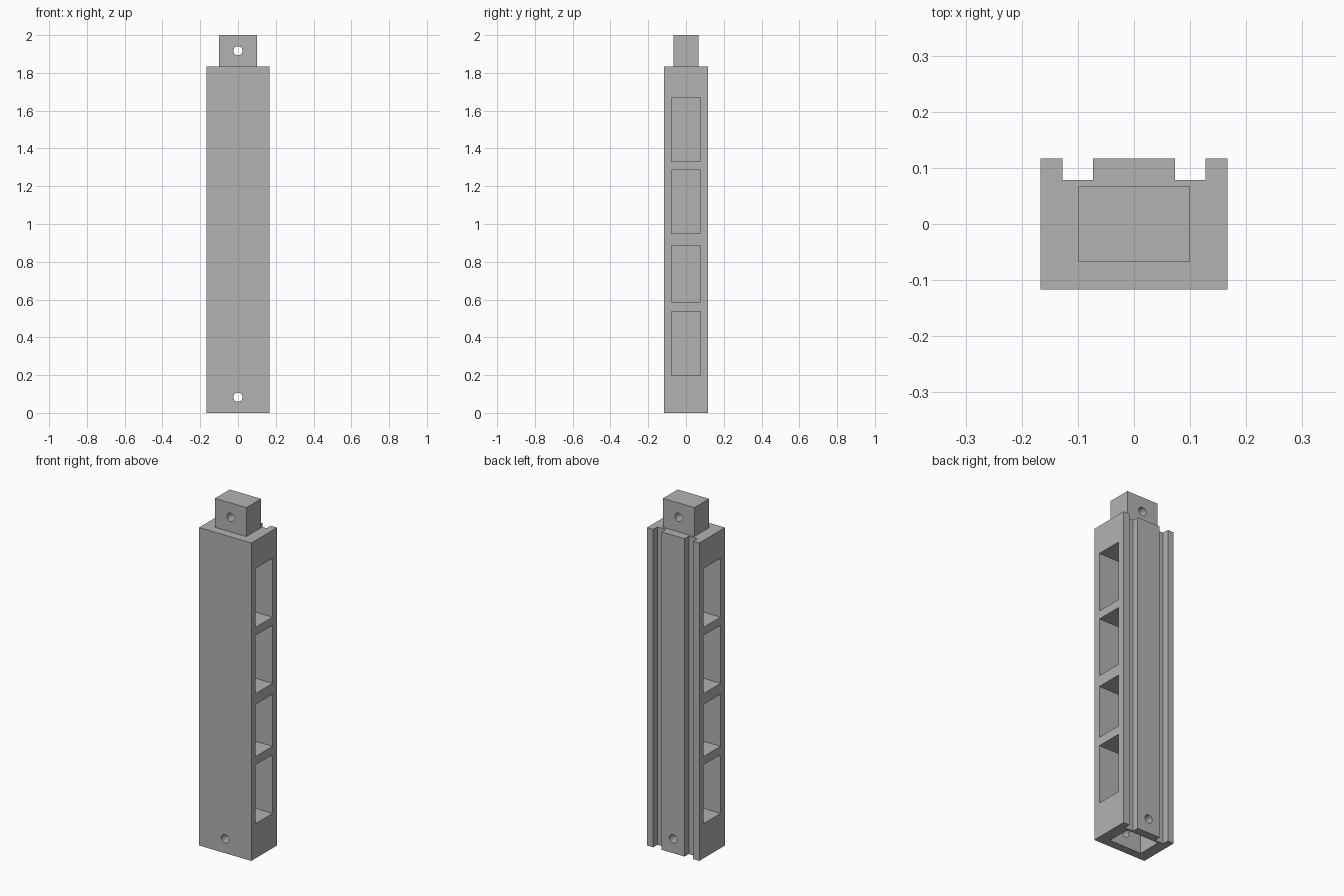
import bpy
import math

if "Cube" in bpy.data.objects:
    bpy.data.objects.remove(bpy.data.objects["Cube"], do_unlink=True)

grey = bpy.data.materials.new("plain grey")
grey.use_nodes = True
colour = (0.45, 0.45, 0.45, 1)
grey.diffuse_color = colour
grey.node_tree.nodes["Principled BSDF"].inputs["Base Color"].default_value = colour


def box(name, x, y, z):
    """Box spanning the given (low, high) ranges."""
    bpy.ops.mesh.primitive_cube_add(size=1)
    ob = bpy.context.object
    ob.name = name
    ob.location = [(a + b) / 2 for a, b in (x, y, z)]
    ob.scale = [b - a for a, b in (x, y, z)]
    bpy.ops.object.transform_apply(location=True, rotation=True, scale=True)
    ob.data.materials.append(grey)
    return ob


def pin_cutter(name, z):
    bpy.ops.mesh.primitive_cylinder_add(vertices=32, radius=0.024, depth=0.5,
                                        location=(0, 0, z), rotation=(math.pi / 2, 0, 0))
    ob = bpy.context.object
    ob.name = name
    ob.data.materials.append(grey)
    return ob


def carve(target, cutters, operation="DIFFERENCE"):
    for cutter in cutters:
        mod = target.modifiers.new(cutter.name, "BOOLEAN")
        mod.operation = operation
        mod.solver = "EXACT"
        mod.object = cutter
        bpy.context.view_layer.objects.active = target
        bpy.ops.object.modifier_apply(modifier=mod.name)
        bpy.data.objects.remove(cutter, do_unlink=True)


HALF_X, HALF_Y, SHOULDER = 0.1667, 0.1167, 1.833
WEB = 0.025

# Post body with a tenon on top
post = box("post", (-HALF_X, HALF_X), (-HALF_Y, HALF_Y), (0, SHOULDER))
tenon = box("tenon", (-0.1, 0.1), (-0.0667, 0.0667), (SHOULDER - 0.03, 2))
carve(post, [tenon], "UNION")

cutters = []
windows = [(0.2, 0.538), (0.587, 0.887), (0.95, 1.285), (1.332, 1.671)]
for side in (-1, 1):
    # Side pockets, leaving a central web
    for low, high in windows:
        x = sorted((side * WEB, side * 0.3))
        cutters.append(box("pocket_cutter", x, (-0.0767, 0.0767), (low, high)))
    # Full-length grooves in the back
    x = sorted((side * 0.0733, side * 0.1273))
    cutters.append(box("groove_cutter", x, (0.0787, 0.3), (-0.1, 1.95)))

# Socket in the foot that takes the tenon of another post
cutters.append(box("socket_cutter", (-0.1025, 0.1025), (-0.069, 0.069), (-0.1, 0.17)))

# Pin holes through foot and tenon
cutters += [pin_cutter("pin_cutter", z) for z in (0.083, 1.917)]
carve(post, cutters)

bpy.ops.object.select_all(action="DESELECT")
post.select_set(True)
bpy.context.view_layer.objects.active = post
bpy.ops.object.shade_smooth_by_angle(angle=math.radians(30))
